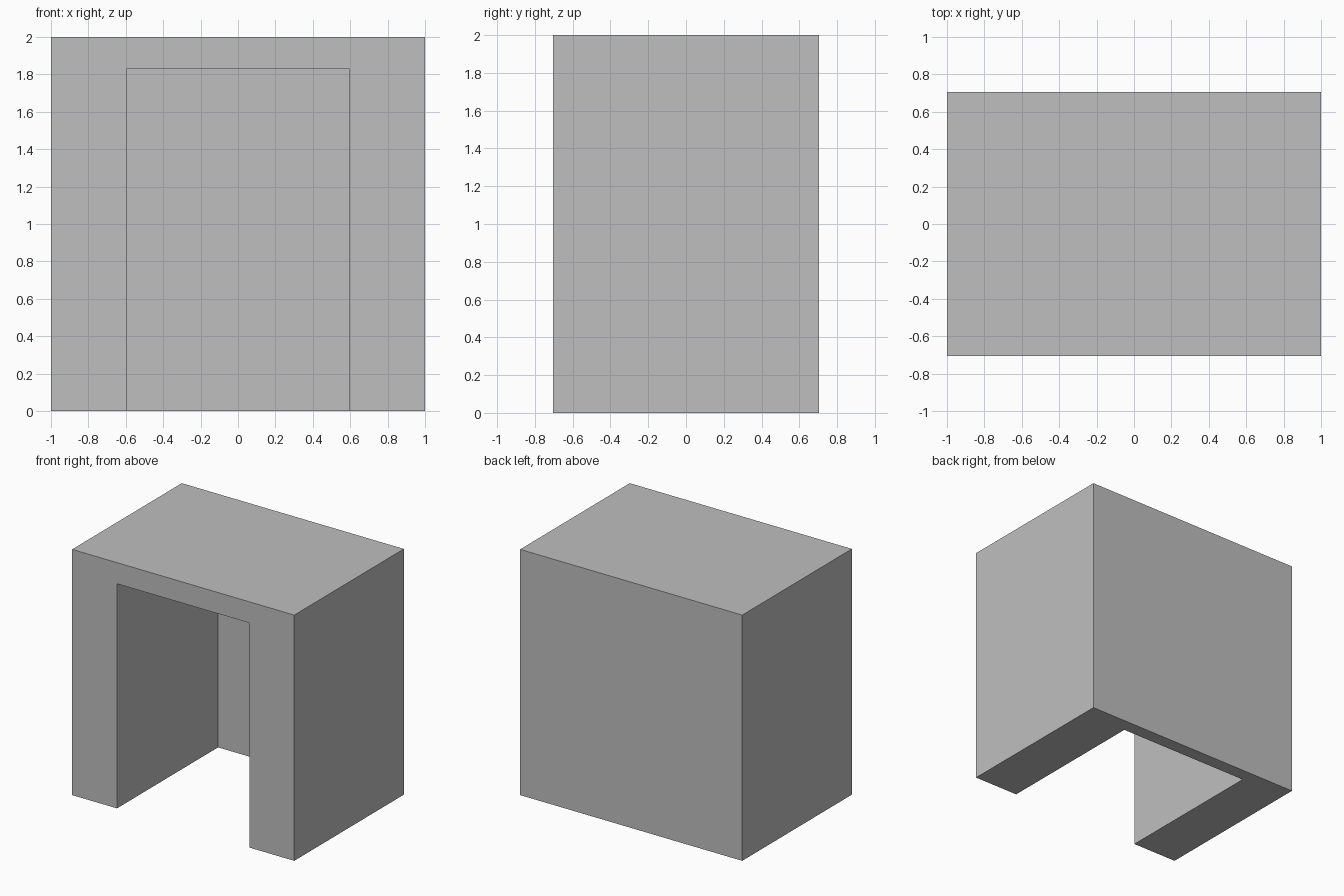
import bpy

cube = bpy.data.objects.get("Cube")
if cube:
    bpy.data.objects.remove(cube, do_unlink=True)

WIDTH, DEPTH, HEIGHT = 2.0, 1.41, 2.0
OPENING_HALF, OPENING_TOP = 0.596, 1.828
BACK_WALL = 0.11

# Single plain grey
grey = bpy.data.materials.new("plain grey")
grey.use_nodes = True
colour = (0.52, 0.52, 0.52, 1)
grey.diffuse_color = colour
grey.node_tree.nodes["Principled BSDF"].inputs["Base Color"].default_value = colour


def box(name, low, high):
    """Axis-aligned box between two corners."""
    centre = [(a + b) / 2 for a, b in zip(low, high)]
    bpy.ops.mesh.primitive_cube_add(size=1, location=centre)
    obj = bpy.context.object
    obj.name = name
    obj.scale = [b - a for a, b in zip(low, high)]
    bpy.ops.object.transform_apply(location=True, rotation=False, scale=True)
    obj.data.materials.append(grey)
    return obj


# Opening, running out through the front and the floor
cutter = box("opening_cutter",
             (-OPENING_HALF, -DEPTH, -1),
             (OPENING_HALF, DEPTH / 2 - BACK_WALL, OPENING_TOP))
cutter.hide_render = True

# Shell: two side walls, roof and thin back wall in one solid
shell = box("shell", (-WIDTH / 2, -DEPTH / 2, 0), (WIDTH / 2, DEPTH / 2, HEIGHT))
cut = shell.modifiers.new("opening", "BOOLEAN")
cut.operation = "DIFFERENCE"
cut.solver = "EXACT"
cut.object = cutter
bpy.ops.object.modifier_apply(modifier=cut.name)
bpy.data.objects.remove(cutter, do_unlink=True)
